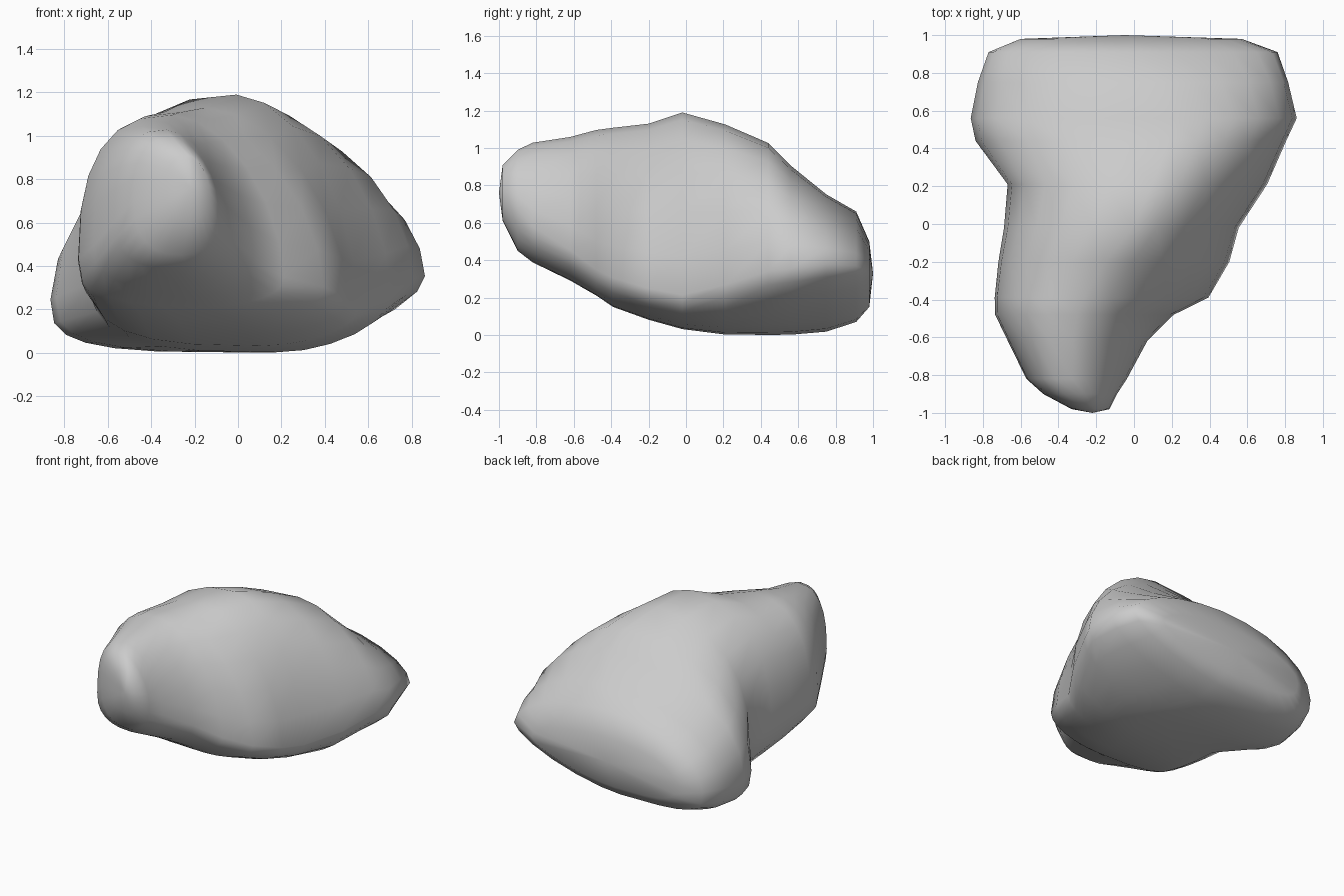
import bpy, bmesh
from math import sin, cos, pi

if "Cube" in bpy.data.objects:
    bpy.data.objects.remove(bpy.data.objects["Cube"])

# Cross-sections front to back: y, then (x, z) of the left, right, top and bottom extremes
sections = [
    (-0.98, -.33, .74, -.13, .74, -.23, .91, -.22, .61),
    (-0.90, -.48, .70, -.09, .68, -.30, .99, -.26, .45),
    (-0.82, -.57, .60, -.04, .58, -.33, 1.03, -.30, .39),
    (-0.62, -.67, .48, .07, .45, -.32, 1.06, -.25, .29),
    (-0.48, -.74, .42, .21, .34, -.30, 1.10, -.15, .21),
    (-0.39, -.74, .42, .40, .30, -.27, 1.11, 0, .15),
    (-0.20, -.72, .40, .51, .24, -.15, 1.13, .05, .08),
    (-0.02, -.69, .37, .55, .20, 0, 1.20, .10, .03),
    (0.21, -.66, .32, .71, .26, .10, 1.13, .20, 0),
    (0.44, -.85, .25, .81, .34, .20, 1.03, .10, 0),
    (0.56, -.87, .24, .87, .35, .22, .91, 0, 0),
    (0.75, -.83, .24, .82, .38, .15, .75, -.10, .015),
    (0.91, -.77, .26, .76, .37, 0, .66, -.10, .07),
    (0.98, -.60, .30, .57, .34, 0, .50, -.10, .15),
]
# Corner fullness at the front and back: upper right, upper left, lower left, lower right
fullness = [(1.7, 1.88), (2.8, 2.0), (2.4, 3.6), (2.2, 1.5)]
STEPS = 6


def ring(y, lx, lz, rx, rz, tx, tz, bx, bz):
    """Closed outline made of four rounded corners between the extremes."""
    ends = [(rx, rz), (tx, tz), (lx, lz), (bx, bz)]
    t = (y + 1) / 2
    pts = []
    for q in range(4):
        a, b = ends[q], ends[(q + 1) % 4]
        front, back = fullness[q]
        e = 2 / (front + (back - front) * t)
        for i in range(STEPS):
            ang = i / STEPS * pi / 2
            c, s = cos(ang) ** e, sin(ang) ** e
            # sides run vertically at left/right and level at top/bottom
            if q % 2 == 0:
                pts.append((b[0] + (a[0] - b[0]) * c, y, a[1] + (b[1] - a[1]) * s))
            else:
                pts.append((a[0] + (b[0] - a[0]) * s, y, b[1] + (a[1] - b[1]) * c))
    return pts


# Boulder body: loft the rings and close both ends
bm = bmesh.new()
rings = [[bm.verts.new(p) for p in ring(*s)] for s in sections]
n = 4 * STEPS
for r0, r1 in zip(rings, rings[1:]):
    for i in range(n):
        j = (i + 1) % n
        bm.faces.new((r0[i], r0[j], r1[j], r1[i]))
for r, tip in ((rings[0], (-.22, -1, .76)), (rings[-1], (-.05, 1, .33))):
    v = bm.verts.new(tip)
    for i in range(n):
        bm.faces.new((r[i], r[(i + 1) % n], v))

# Gentle erosion of the loft ridges
inner = [v for r in rings[2:-2] for v in r]
bmesh.ops.smooth_vert(bm, verts=inner, factor=0.2, use_axis_x=True, use_axis_z=True)
bmesh.ops.recalc_face_normals(bm, faces=bm.faces)
mesh = bpy.data.meshes.new("boulder")
bm.to_mesh(mesh)
bm.free()
for p in mesh.polygons:
    p.use_smooth = True
boulder = bpy.data.objects.new("boulder", mesh)
bpy.context.collection.objects.link(boulder)
